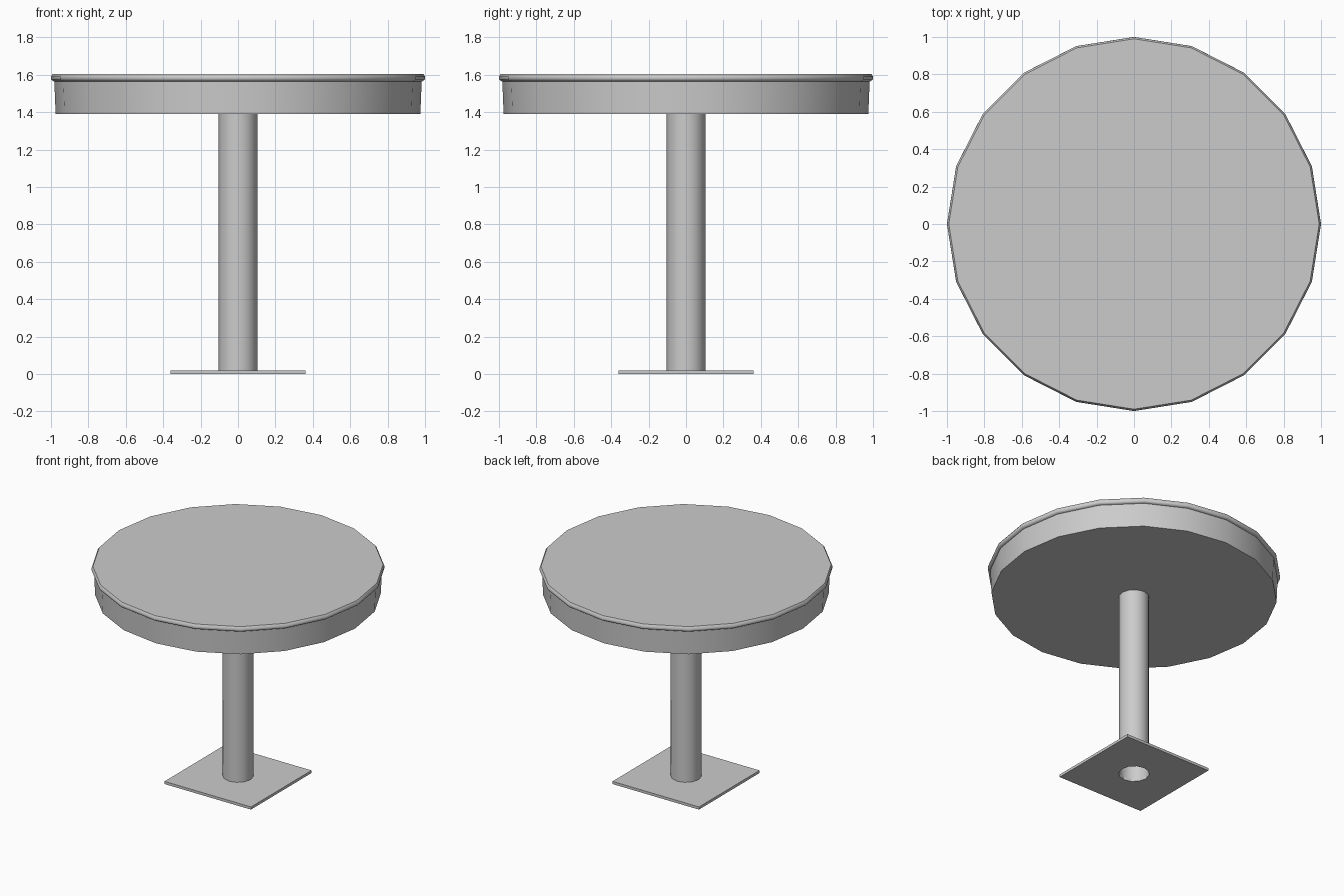
import bpy
import bmesh
from math import cos, sin, pi, radians

cube = bpy.data.objects.get("Cube")
if cube:
    bpy.data.objects.remove(cube, do_unlink=True)

# Single grey finish
grey = bpy.data.materials.new("grey")
grey.use_nodes = True
colour = (0.6, 0.6, 0.6, 1)
grey.diffuse_color = colour
grey.node_tree.nodes["Principled BSDF"].inputs["Base Color"].default_value = colour


def ring(bm, radius, z, sides):
    return [bm.verts.new((radius * cos(2 * pi * i / sides),
                          radius * sin(2 * pi * i / sides), z))
            for i in range(sides)]


def finish(name, bm):
    mesh = bpy.data.meshes.new(name)
    bm.to_mesh(mesh)
    bm.free()
    mesh.materials.append(grey)
    obj = bpy.data.objects.new(name, mesh)
    bpy.context.collection.objects.link(obj)
    return obj


def lathe(name, profile, sides, capped):
    """Turn a bottom-to-top profile of (radius, z) points around z."""
    bm = bmesh.new()
    rings = [ring(bm, r, z, sides) for r, z in profile]
    for low, high in zip(rings, rings[1:]):
        for i in range(sides):
            j = (i + 1) % sides
            bm.faces.new((low[i], low[j], high[j], high[i]))
    if capped:
        bm.faces.new(rings[0][::-1])
        bm.faces.new(rings[-1])
    obj = finish(name, bm)
    bpy.ops.object.select_all(action="DESELECT")
    obj.select_set(True)
    bpy.context.view_layer.objects.active = obj
    bpy.ops.object.shade_smooth_by_angle(angle=radians(50))
    return obj


PLATE = 0.02
POST_RADIUS = 0.105
POST_SIDES = 12
APRON_BOTTOM = 1.39
APRON_TOP = 1.565

# Table top: deep apron and rounded rim
lathe("apron", [(0.975, APRON_BOTTOM), (0.982, APRON_TOP)], 20, True)
lathe("table_top", [(0.985, APRON_TOP), (0.997, 1.572), (1.0, 1.58),
                    (0.999, 1.592), (0.99, 1.605)], 20, True)

# Hollow post, open at the bottom
lathe("post", [(POST_RADIUS, PLATE), (POST_RADIUS, APRON_BOTTOM)], POST_SIDES, False)

# Square base plate with a hole under the post
bm = bmesh.new()
half = 0.36
square = [bm.verts.new((x * half, y * half, PLATE))
          for x, y in ((-1, -1), (1, -1), (1, 1), (-1, 1))]
for loop in (square, ring(bm, POST_RADIUS, PLATE, POST_SIDES)):
    for a, b in zip(loop, loop[1:] + loop[:1]):
        bm.edges.new((a, b))
bmesh.ops.triangle_fill(bm, edges=bm.edges[:], use_beauty=True, normal=(0, 0, 1))
bm.normal_update()
for face in bm.faces:
    if face.normal.z < 0:
        face.normal_flip()
plate = finish("base_plate", bm)
thickness = plate.modifiers.new("thickness", "SOLIDIFY")
thickness.thickness = PLATE
thickness.offset = -1
